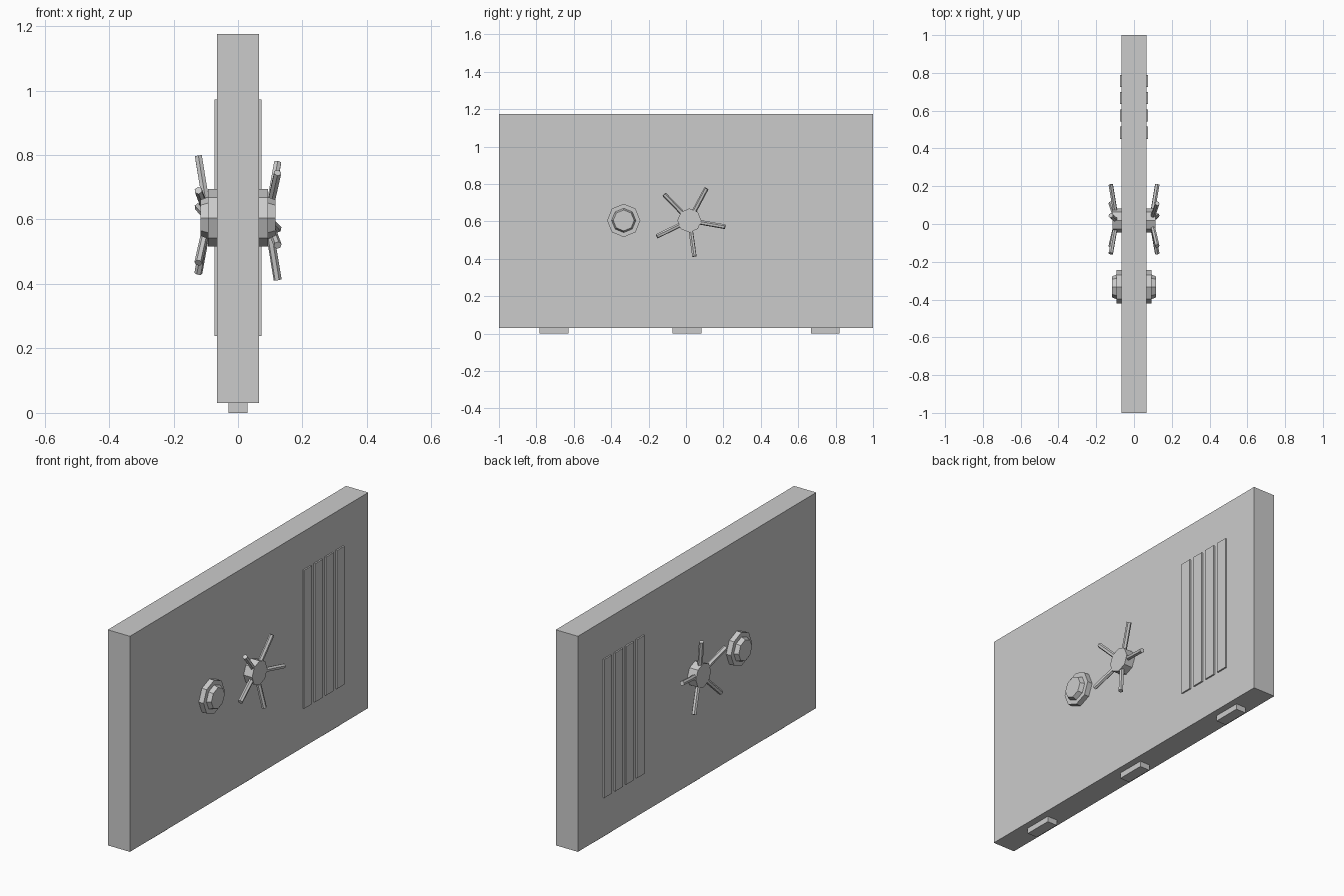
import bpy
from math import radians, cos, sin, pi
from mathutils import Vector

if "Cube" in bpy.data.objects:
    bpy.data.objects.remove(bpy.data.objects["Cube"])


def box(name, x, y, z):
    """Box from (min, max) ranges."""
    bpy.ops.mesh.primitive_cube_add(size=1, location=[(a + b) / 2 for a, b in (x, y, z)])
    ob = bpy.context.object
    ob.name = name
    ob.scale = [b - a for a, b in (x, y, z)]
    return ob


def rod(name, start, end, r1, r2, sides):
    """Tapered prism between two points."""
    a, b = Vector(start), Vector(end)
    bpy.ops.mesh.primitive_cone_add(vertices=sides, radius1=r1, radius2=r2,
                                    depth=(b - a).length, location=(a + b) / 2)
    ob = bpy.context.object
    ob.name = name
    ob.rotation_euler = Vector((0, 0, 1)).rotation_difference(b - a).to_euler()
    return ob


# Door slab
box("door_slab", (-0.065, 0.065), (-1, 1), (0.03, 1.175))

# Hinge feet along the bottom edge
for y in (-0.705, 0.006, 0.745):
    box("foot", (-0.029, 0.029), (y - 0.077, y + 0.077), (0, 0.031))

# Raised vertical slats, passing through the slab to show on both faces
for i in range(4):
    y = 0.483 + i * 0.0915
    box("slat", (-0.073, 0.073), (y - 0.032, y + 0.032), (0.238, 0.973))

HUB_Y, MID_Z = 0.018, 0.605
for side in (1, -1):
    # Dial: octagonal flange with a tapered knob
    rod("dial_flange", (side * 0.06, -0.333, MID_Z), (side * 0.093, -0.333, MID_Z), 0.089, 0.089, 8)
    rod("dial_knob", (side * 0.09, -0.333, MID_Z), (side * 0.116, -0.333, MID_Z), 0.066, 0.056, 8)

    # Handwheel hub
    rod("wheel_hub", (side * 0.06, HUB_Y, MID_Z), (side * 0.115, HUB_Y, MID_Z), 0.064, 0.064, 8)

    # Five spokes leaning away from the door; the far side is turned over
    for k in range(5):
        a = side * radians(62 - 72 * k)
        d = Vector((0, cos(a), sin(a)))
        base = Vector((side * 0.098, HUB_Y, MID_Z)) + d * 0.04
        tip = Vector((side * 0.123, HUB_Y, MID_Z)) + d * 0.194
        rod("wheel_spoke", base, tip, 0.0125, 0.0125, 6)
